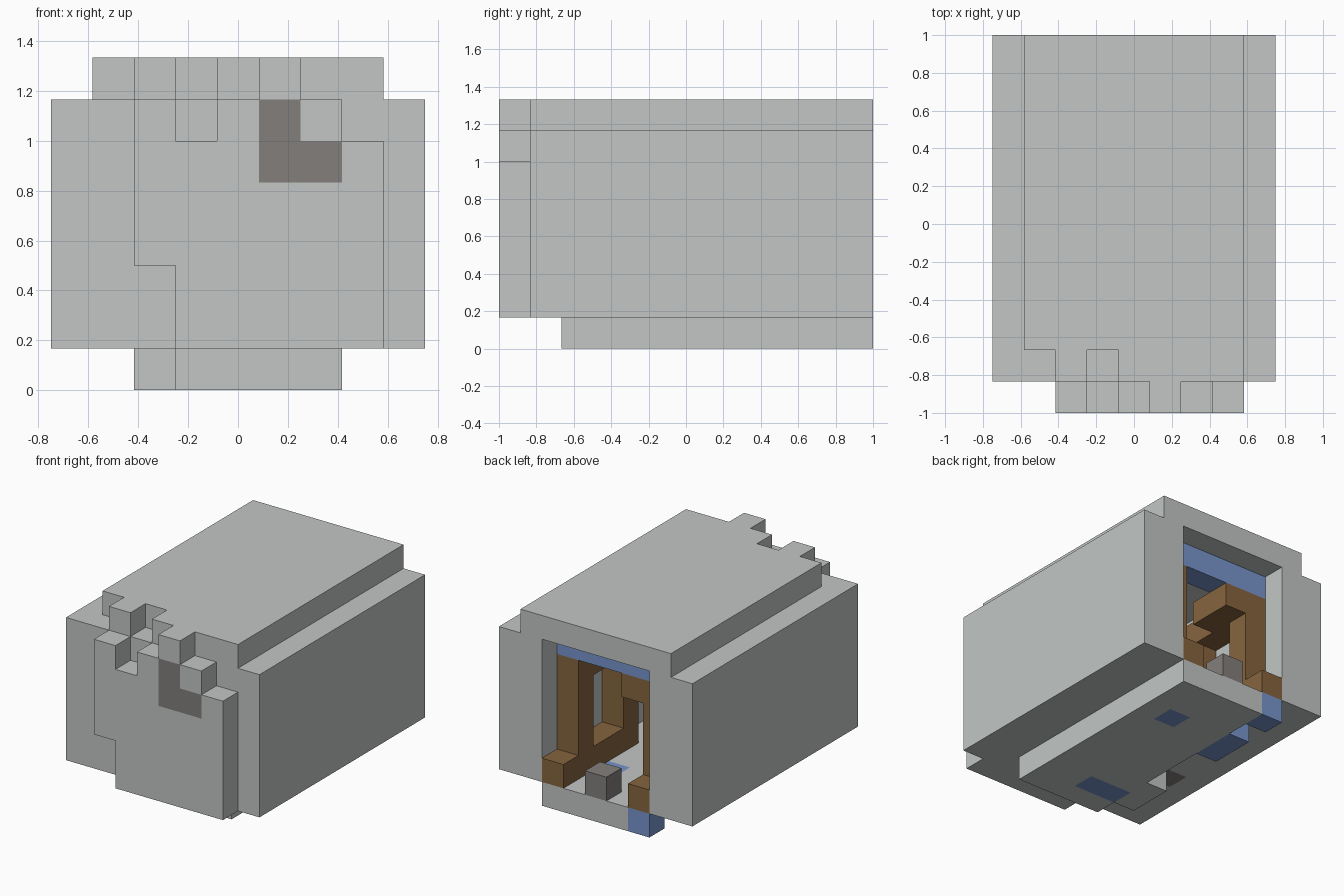
import bpy
import bmesh
from mathutils import Vector

cube = bpy.data.objects.get("Cube")
if cube:
    bpy.data.objects.remove(cube, do_unlink=True)

UNIT = 1 / 6                      # edge length of one block
ORIGIN = Vector((-0.75, -1, 0))


def linear(c):
    c /= 255
    return c / 12.92 if c <= 0.04045 else ((c + 0.055) / 1.055) ** 2.4


def material(name, *rgb):
    m = bpy.data.materials.new(name)
    m.use_nodes = True
    color = (*map(linear, rgb), 1)
    m.diffuse_color = color
    bsdf = m.node_tree.nodes["Principled BSDF"]
    bsdf.inputs["Base Color"].default_value = color
    bsdf.inputs["Roughness"].default_value = 0.9
    return m


STONE = material("light grey", 194, 198, 197)
DARK = material("dark grey", 131, 127, 124)
WOOD = material("brown", 134, 100, 62)
BLUE = material("blue", 120, 148, 203)

parts = {}
owner = {}                        # block position -> part name


def block(i, j, k):
    """All blocks from start to end (end excluded) on each axis."""
    return [(x, y, z) for x in range(*i) for y in range(*j) for z in range(*k)]


def part(name, mat, *boxes):
    """Later parts take over blocks from earlier ones."""
    parts[name] = mat
    for box in boxes:
        for cell in block(*box):
            owner[cell] = name


# Shell
part("left_wall", STONE, ((7, 9), (1, 12), (1, 7)))
part("right_wall", STONE, ((0, 2), (1, 12), (1, 7)))
part("front_wall", STONE, ((2, 7), (1, 2), (1, 7)))
part("floor", STONE, ((3, 7), (2, 12), (0, 1)), ((2, 3), (3, 5), (0, 1)))

# Roof with ragged front edge
roof_start = [2, 1, 2, 1, 0, 1, 1]
part("roof", STONE, *[((i, i + 1), (j, 12), (7, 8)) for i, j in enumerate(roof_start, 1)])

# Front facing layer with stepped top
facing = [(3, 7), (1, 6), (1, 7), (1, 7), (1, 7), (1, 6)]
part("front_facing", STONE, *[((i, i + 1), (0, 1), k) for i, k in enumerate(facing, 2)])
part("front_patch", DARK, ((5, 6), (0, 1), (5, 7)), ((6, 7), (0, 1), (5, 6)))
part("underside_patch", DARK, ((1, 2), (4, 5), (1, 2)))

# Inner timber frames around a window recess on each side
for name, i in (("left_frame", 6), ("right_frame", 2)):
    side = (i, i + 1)
    part(name, WOOD,
         (side, (7, 12), (1, 2)), (side, (7, 11), (5, 6)),
         (side, (7, 8), (2, 5)), (side, (10, 11), (2, 5)))
part("shelf", WOOD, ((3, 4), (9, 11), (5, 6)))

# Blue accents and loose block on the floor
part("ceiling_beam", BLUE, ((2, 7), (10, 11), (6, 7)))
part("floor_tiles", BLUE, ((5, 6), (9, 10), (0, 1)), ((3, 5), (3, 4), (0, 1)))
part("floor_edge_blocks", BLUE, ((2, 3), (8, 10), (0, 1)), ((2, 3), (11, 12), (0, 1)))
part("floor_block", DARK, ((4, 5), (11, 12), (1, 2)))


def add_exposed_faces(bm, cell):
    """Add the sides of a block that touch no other block."""
    for axis in range(3):
        for step in (0, 1):
            beside = list(cell)
            beside[axis] += 1 if step else -1
            if tuple(beside) in owner:
                continue
            u, v = Vector(), Vector()
            u[(axis + 1) % 3] = v[(axis + 2) % 3] = 1
            p = Vector(cell)
            p[axis] += step
            corners = [p, p + u, p + u + v, p + v]
            if not step:
                corners.reverse()
            bm.faces.new([bm.verts.new(ORIGIN + c * UNIT) for c in corners])


for name, mat in parts.items():
    bm = bmesh.new()
    for cell, who in owner.items():
        if who == name:
            add_exposed_faces(bm, cell)
    bmesh.ops.remove_doubles(bm, verts=bm.verts, dist=0.001)
    bmesh.ops.dissolve_limit(bm, angle_limit=0.01, verts=bm.verts, edges=bm.edges)
    mesh = bpy.data.meshes.new(name)
    bm.to_mesh(mesh)
    bm.free()
    mesh.materials.append(mat)
    bpy.context.collection.objects.link(bpy.data.objects.new(name, mesh))
